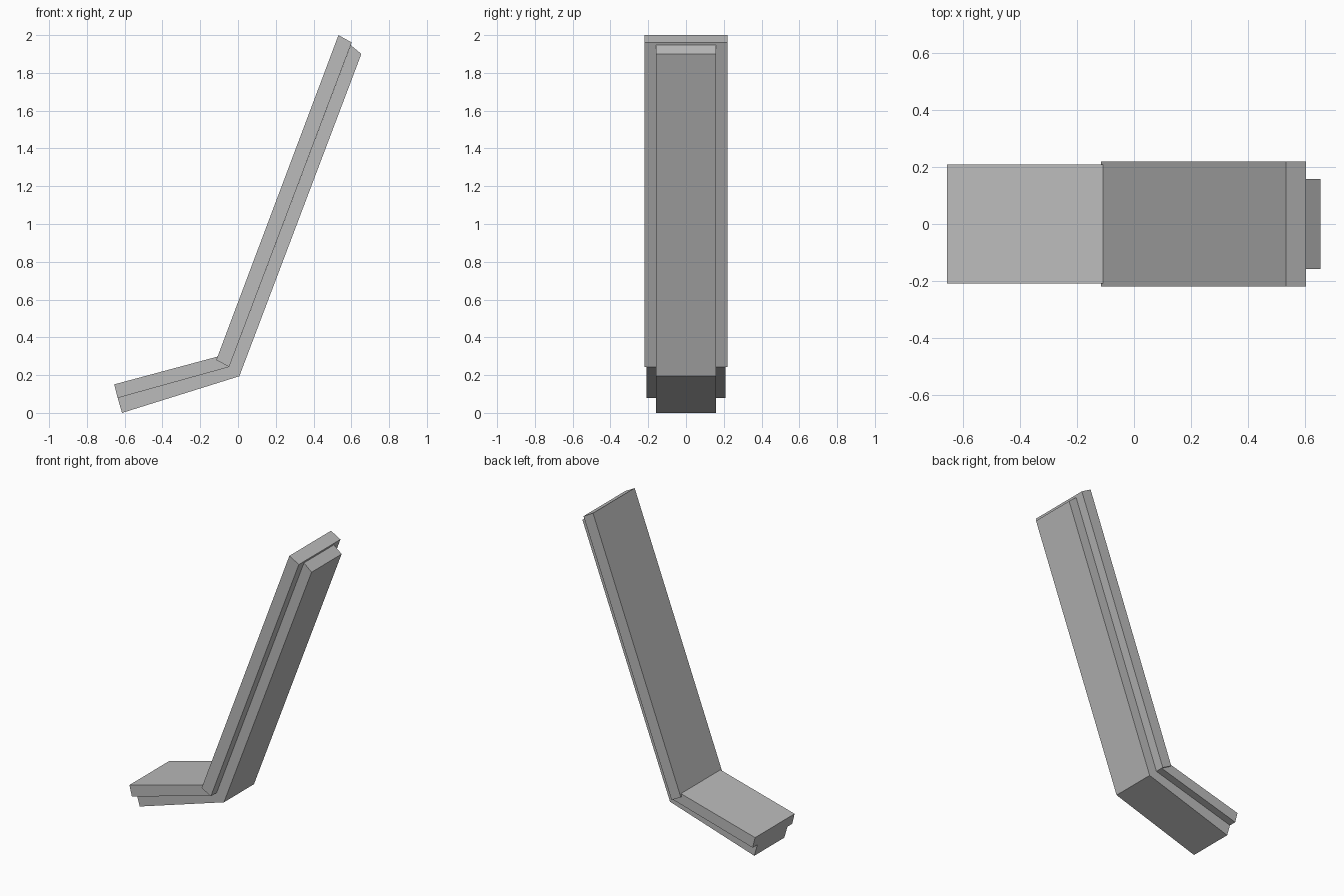
import bpy
import bmesh

cube = bpy.data.objects.get("Cube")
if cube:
    bpy.data.objects.remove(cube, do_unlink=True)

GREY = (0.5, 0.5, 0.5, 1.0)
grey = bpy.data.materials.new("plain grey")
grey.use_nodes = True
grey.diffuse_color = GREY
grey.node_tree.nodes["Principled BSDF"].inputs["Base Color"].default_value = GREY


def extruded_part(name, profile, half_width):
    """Extrude a side profile (x, z) across the width, centred on y = 0."""
    bm = bmesh.new()
    face = bm.faces.new([bm.verts.new((x, -half_width, z)) for x, z in profile])
    result = bmesh.ops.extrude_face_region(bm, geom=[face])
    moved = [g for g in result["geom"] if isinstance(g, bmesh.types.BMVert)]
    bmesh.ops.translate(bm, verts=moved, vec=(0, 2 * half_width, 0))
    bmesh.ops.recalc_face_normals(bm, faces=bm.faces)
    mesh = bpy.data.meshes.new(name)
    bm.to_mesh(mesh)
    bm.free()
    mesh.materials.append(grey)
    obj = bpy.data.objects.new(name, mesh)
    bpy.context.collection.objects.link(obj)
    return obj


# Points shared along the bend
seat_front = (-0.637, 0.079)
joint = (-0.047, 0.243)

# Short sloping seat pad
extruded_part("seat_pad", [(-0.655, 0.151), (-0.108, 0.298), joint, seat_front], 0.208)

# Tall leaning back pad, slightly wider than the seat
extruded_part("back_pad", [(-0.115, 0.28), joint, (0.602, 1.961), (0.532, 2.0)], 0.219)

# Narrower bent frame running under the seat and behind the back
extruded_part("bent_frame", [seat_front, (-0.614, 0.0), (0.007, 0.194),
                             (0.653, 1.9), (0.597, 1.947), joint], 0.158)
